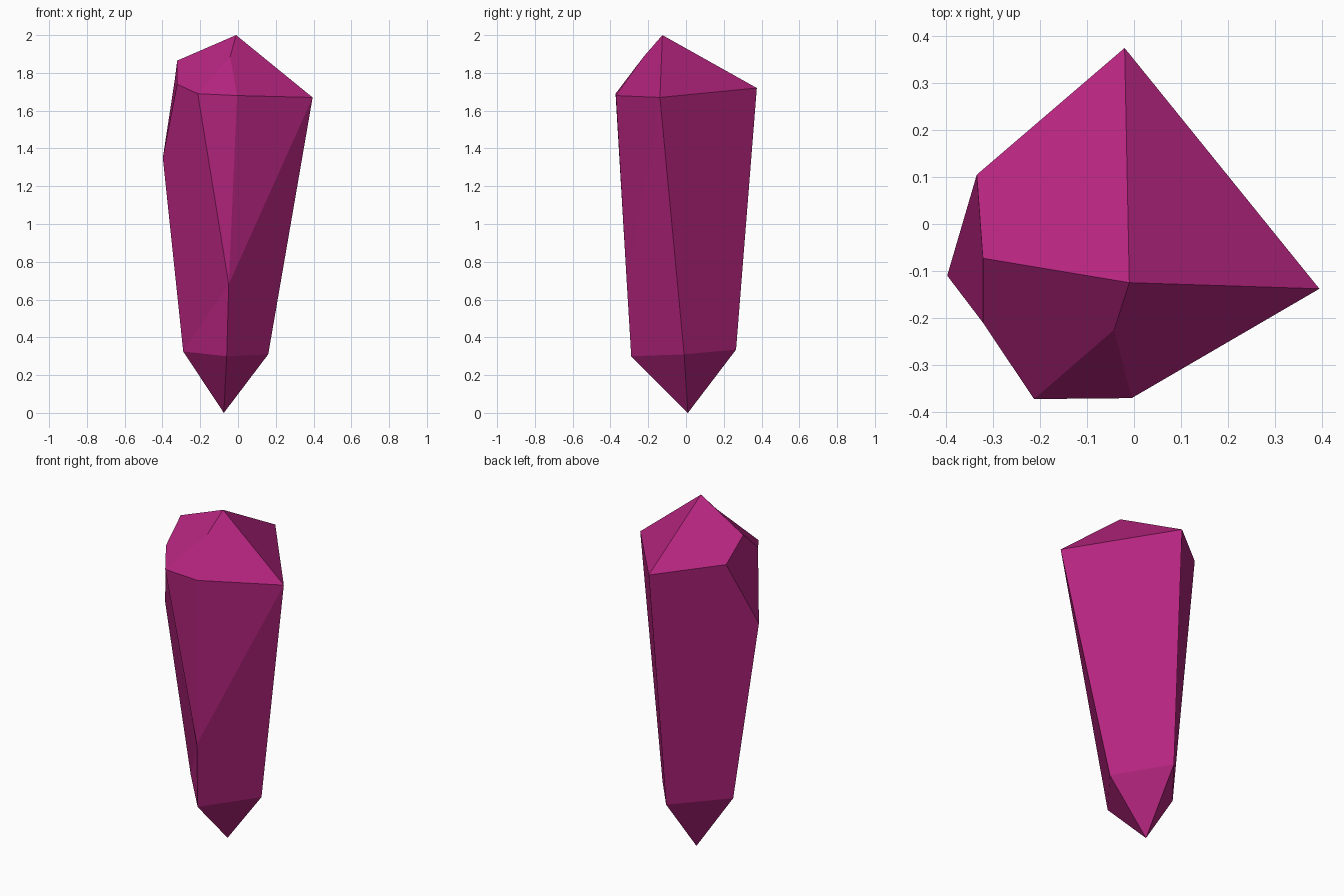
import bpy, bmesh

if "Cube" in bpy.data.objects:
    bpy.data.objects.remove(bpy.data.objects["Cube"])

# Key corners of the crystal
P = {
    "tip": (-0.075, 0.01, 0.0),
    # lower girdle
    "front": (-0.06, -0.29, 0.30), "right": (0.16, -0.01, 0.31),
    "back": (-0.056, 0.265, 0.335), "left": (-0.29, -0.025, 0.325),
    # shoulders
    "B": (-0.02, 0.375, 1.72), "C": (0.395, -0.138, 1.67),
    "D": (-0.213, -0.373, 1.69), "E": (-0.005, -0.371, 1.68),
    # front chamfer ends
    "F": (-0.042, -0.225, 1.885), "G": (-0.049, -0.313, 0.68),
    # left chipped corner
    "L1": (-0.335, 0.105, 1.762), "L2": (-0.322, -0.073, 1.865),
    "L3": (-0.398, -0.11, 1.35), "L4": (-0.322, -0.21, 1.74),
    "apex": (-0.01, -0.125, 2.0),
}

# Facets, from bottom to top
ring = ["front", "right", "back", "left"]
facets = [f"tip {ring[(i + 1) % 4]} {ring[i]}" for i in range(4)]
facets += [
    "front right C G", "E G C",            # front right side
    "right back B C",                      # back right side
    "back left L3 L1 B",                   # back left side
    "left front G", "left G D L4 L3",      # front left side
    "D G E", "D E F",                      # front chamfer
    "L1 L3 L4 L2",                         # left chip
    "apex C B", "apex B L1 L2",            # crown
    "apex L2 L4 D F", "apex F E C",
]

bm = bmesh.new()
v = {k: bm.verts.new(co) for k, co in P.items()}
for f in facets:
    bm.faces.new([v[k] for k in f.split()])
bmesh.ops.recalc_face_normals(bm, faces=bm.faces)
mesh = bpy.data.meshes.new("crystal")
bm.to_mesh(mesh)
bm.free()

# Magenta gem colour
mat = bpy.data.materials.new("magenta")
mat.diffuse_color = (0.46, 0.018, 0.21, 1)
mat.use_nodes = True
mat.node_tree.nodes["Principled BSDF"].inputs["Base Color"].default_value = mat.diffuse_color
mesh.materials.append(mat)
bpy.context.collection.objects.link(bpy.data.objects.new("crystal", mesh))
